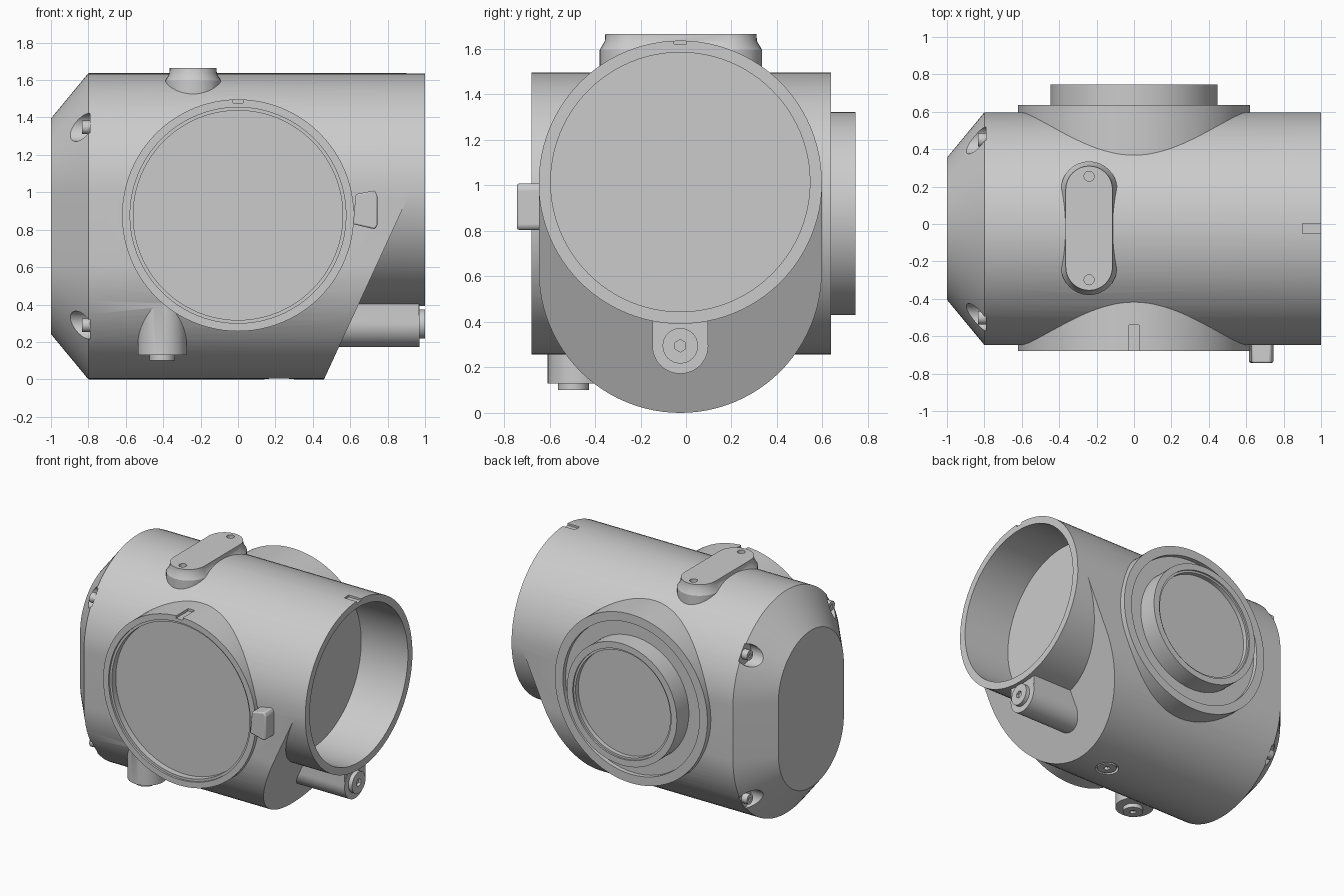
import bpy, bmesh, math
from mathutils import Vector, Matrix

if "Cube" in bpy.data.objects:
    bpy.data.objects.remove(bpy.data.objects["Cube"])

YC = -0.025                      # y of the main axis
ZT, ZB, R = 1.015, 0.622, 0.622  # upper and lower arc centres, outer radius
PZ = 0.877                       # height of the front and back ports

mat = bpy.data.materials.new("grey_plastic")
mat.diffuse_color = (0.6, 0.6, 0.6, 1)
mat.use_nodes = True
mat.node_tree.nodes["Principled BSDF"].inputs["Base Color"].default_value = mat.diffuse_color


def make(name, bm):
    bmesh.ops.recalc_face_normals(bm, faces=bm.faces)
    me = bpy.data.meshes.new(name)
    bm.to_mesh(me)
    bm.free()
    me.materials.append(mat)
    ob = bpy.data.objects.new(name, me)
    bpy.context.collection.objects.link(ob)
    return ob


def cyl(name, r, a, b, n=96, r2=None):
    a, b = Vector(a), Vector(b)
    d = b - a
    m = Matrix.Translation((a + b) / 2) @ d.to_track_quat('Z', 'Y').to_matrix().to_4x4()
    bm = bmesh.new()
    bmesh.ops.create_cone(bm, cap_ends=True, segments=n, radius1=r,
                          radius2=r if r2 is None else r2, depth=d.length, matrix=m)
    return make(name, bm)


def box(name, lo, hi):
    bm = bmesh.new()
    bmesh.ops.create_cube(bm, size=1)
    lo, hi = Vector(lo), Vector(hi)
    for v in bm.verts:
        v.co = (lo + hi) / 2 + v.co * (hi - lo)
    return make(name, bm)


def loft(name, rings):
    bm = bmesh.new()
    vs = [[bm.verts.new(p) for p in ring] for ring in rings]
    n = len(vs[0])
    for p, q in zip(vs, vs[1:]):
        for i in range(n):
            bm.faces.new((p[i], p[(i + 1) % n], q[(i + 1) % n], q[i]))
    bm.faces.new(vs[0])
    bm.faces.new(vs[-1])
    return make(name, bm)


def stadium(r, c1, c2, n=48):
    """Closed slot outline (u, v) with arcs at v = c2 (upper) and v = c1 (lower)."""
    arc = [math.pi * i / n for i in range(n + 1)]
    return ([(r * math.cos(t), c2 + r * math.sin(t)) for t in arc] +
            [(-r * math.cos(t), c1 - r * math.sin(t)) for t in arc])


def volume(me):
    bm = bmesh.new()
    bm.from_mesh(me)
    v = bm.calc_volume(signed=True)
    bm.free()
    return v


def boolean(target, tool, op):
    """Apply a boolean, keeping the first solver whose volume is plausible."""
    old, tv = volume(target.data), volume(tool.data)
    m = target.modifiers.new("bool", 'BOOLEAN')
    m.operation, m.object = op, tool
    for solver in ('MANIFOLD', 'EXACT', 'FLOAT'):
        m.solver = solver
        dg = bpy.context.evaluated_depsgraph_get()
        me = bpy.data.meshes.new_from_object(target.evaluated_get(dg))
        change = volume(me) - old
        if op == 'DIFFERENCE':
            change = -change
        if 1e-8 < change < tv * 1.01:
            target.modifiers.clear()
            target.data = me
            break
    else:
        target.modifiers.clear()
        print("boolean skipped", tool.name)
    bpy.data.objects.remove(tool)


def add(tool):
    boolean(body, tool, 'UNION')


def cut(tool):
    boolean(body, tool, 'DIFFERENCE')


# Main housing: slot section with a chamfered closed end
body = loft("housing", [[(x, YC + u, v) for u, v in stadium(r, ZB, ZT)]
                        for x, r in ((-1, 0.38), (-0.8, R), (1, R))])

# Slanted cut that leaves the round tube standing out on the right
wedge = [(0.46 - 0.5 / 2.17, -0.5), (0.46 + 1.3 / 2.17, 1.3), (1.5, 1.3), (1.5, -0.5)]
slant = loft("slant_cutter", [[(x, y, z) for x, z in wedge] for y in (-1, 1)])
boolean(slant, cyl("tube_keep", R + 0.0015, (0, YC, ZT), (2, YC, ZT)), 'DIFFERENCE')
cut(slant)

# Front and back port flanges
add(cyl("front_flange", 0.62, (0, -0.1, PZ), (0, -0.68, PZ)))
add(cyl("back_flange", 0.62, (0, 0.1, PZ), (0, 0.637, PZ)))

# Top pad
add(loft("pad", [[(-0.24 + u, v, z) for u, v in stadium(r, -0.23, 0.185, 16)]
                 for z, r in ((1.4, 0.15), (1.595, 0.15), (1.635, 0.127), (1.665, 0.125))]))

# Screw bosses: one below the tube, one under the front left
add(cyl("boss_right", 0.123, (0.4, YC, 0.295), (0.97, YC, 0.295), 48))
add(box("boss_right_web", (0.45, YC - 0.122, 0.297), (0.968, YC + 0.122, 0.48)))
add(cyl("boss_left", 0.13, (-0.405, -0.478, 0.13), (-0.405, -0.478, 0.6), 48))

# Port and tube openings
cut(cyl("front_recess", 0.56, (0, -0.62, PZ), (0, -1, PZ)))
cut(cyl("front_step", 0.577, (0, -0.665, PZ), (0, -1.1, PZ)))
cut(cyl("back_groove", 0.555, (0, 0.605, PZ), (0, 1, PZ)))
add(cyl("back_collar", 0.447, (0, 0.3, PZ), (0, 0.745, PZ)))
cut(cyl("back_recess", 0.385, (0, 0.7, PZ), (0, 1, PZ)))
cut(cyl("back_lip", 0.4, (0, 0.733, PZ), (0, 1.1, PZ)))
cut(cyl("bore", 0.57, (0.62, YC, ZT), (1.2, YC, ZT)))

# Alignment notches
cut(box("front_notch", (-0.027, -0.8, 1.478), (0.027, -0.54, 1.6)))
cut(box("tube_notch", (0.9, YC - 0.027, 1.622), (1.1, YC + 0.027, 1.7)))

# Pad holes
for y in (0.255, -0.298):
    cut(cyl("pad_hole", 0.027, (-0.24, y, 1.64), (-0.24, y, 1.8), 24))

# Recesses for the screws
cut(cyl("bottom_pocket", 0.08, (0.22, YC, -0.2), (0.22, YC, 0.03), 32))
for sy in (-1, 1):
    for z in (1.347, 0.29):
        y = YC + sy * 0.475
        cut(cyl("end_pocket", 0.075, (-1.1, y, z), (-0.79, y, z), 32))


# Socket head screws
def screw(name, r, base, tip):
    base, tip = Vector(base), Vector(tip)
    d = (tip - base).normalized()
    ob = cyl(name, r, base, tip, 32)
    boolean(ob, cyl("hex", r * 0.35, tip - d * 0.02, tip + d * 0.1, 6), 'DIFFERENCE')
    return ob


parts = [body,
         screw("tube_screw", 0.078, (0.95, YC, 0.295), (1.0, YC, 0.295)),
         screw("front_screw", 0.068, (-0.405, -0.495, 0.16), (-0.405, -0.495, 0.1)),
         screw("bottom_screw", 0.065, (0.22, YC, 0.06), (0.22, YC, 0.004))]
for sy in (-1, 1):
    for z in (1.347, 0.29):
        y = YC + sy * 0.475
        parts.append(screw("end_screw", 0.036, (-0.77, y, z), (-0.835, y, z)))

# Latch tab beside the front port
outline = [(0.615, 0.83), (0.63, 0.99), (0.73, 1.01), (0.745, 0.985), (0.745, 0.82), (0.73, 0.803)]
tab = loft("latch_tab", [[(x, y, z) for x, z in outline] for y in (-0.6, -0.742)])
bev = tab.modifiers.new("bevel", 'BEVEL')
bev.width, bev.segments = 0.008, 2
parts.append(tab)

# Smooth shading with crisp edges
for ob in parts:
    bpy.ops.object.select_all(action='DESELECT')
    ob.select_set(True)
    bpy.context.view_layer.objects.active = ob
    bpy.ops.object.shade_smooth_by_angle(angle=math.radians(28))
